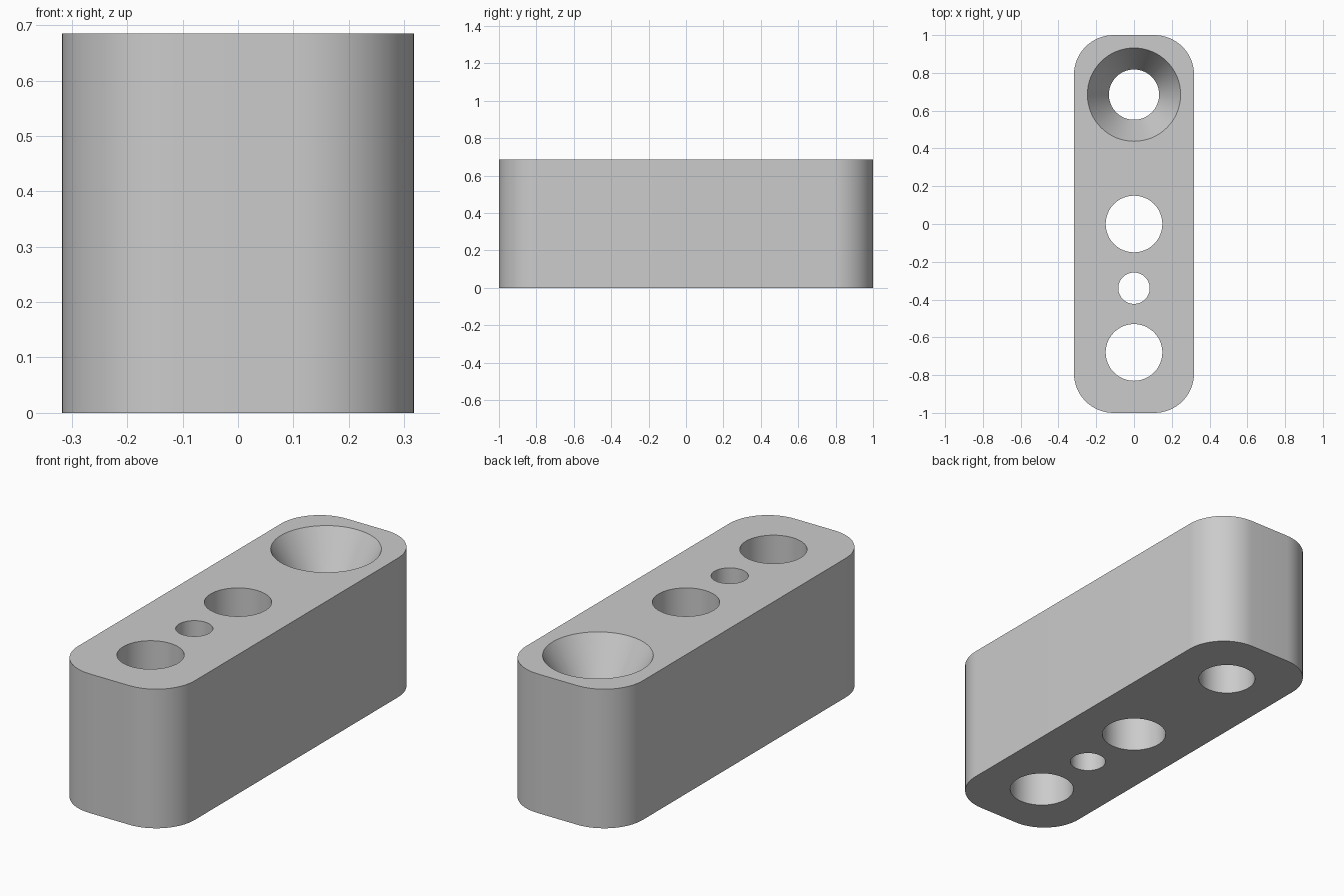
import bpy
import bmesh
import math

HALF_W, HALF_L, HEIGHT = 0.318, 1.0, 0.685
CORNER = 0.21

if "Cube" in bpy.data.objects:
    bpy.data.objects.remove(bpy.data.objects["Cube"], do_unlink=True)

# Single plain grey
grey = bpy.data.materials.new("plain_grey")
grey.use_nodes = True
colour = (0.6, 0.6, 0.6, 1.0)
grey.diffuse_color = colour
grey.node_tree.nodes["Principled BSDF"].inputs["Base Color"].default_value = colour


def new_object(name, bm):
    mesh = bpy.data.meshes.new(name)
    bmesh.ops.recalc_face_normals(bm, faces=bm.faces)
    bm.to_mesh(mesh)
    bm.free()
    mesh.materials.append(grey)
    obj = bpy.data.objects.new(name, mesh)
    bpy.context.collection.objects.link(obj)
    return obj


def turned_cutter(name, y, profile, sides=64):
    """Closed turned solid from (radius, z) pairs, bottom to top."""
    bm = bmesh.new()
    rings = []
    for r, z in profile:
        angles = [2 * math.pi * i / sides for i in range(sides)]
        rings.append([bm.verts.new((r * math.cos(a), y + r * math.sin(a), z)) for a in angles])
    for low, high in zip(rings, rings[1:]):
        for i in range(sides):
            j = (i + 1) % sides
            bm.faces.new((low[i], low[j], high[j], high[i]))
    bm.faces.new(rings[0][::-1])
    bm.faces.new(rings[-1])
    return new_object(name, bm)


# Block with rounded upright corners
bm = bmesh.new()
bmesh.ops.create_cube(bm, size=1)
for v in bm.verts:
    v.co = (v.co.x * 2 * HALF_W, v.co.y * 2 * HALF_L, (v.co.z + 0.5) * HEIGHT)
upright = [e for e in bm.edges if abs(e.verts[0].co.z - e.verts[1].co.z) > 0.1]
bmesh.ops.bevel(bm, geom=upright, offset=CORNER, segments=16, profile=0.5, affect='EDGES')
block = new_object("drilled_block", bm)

# Three straight holes and one countersunk hole
cutters = []
for name, y, r in (("front_hole", -0.68, 0.15), ("small_hole", -0.34, 0.083), ("middle_hole", 0.0, 0.15)):
    cutters.append(turned_cutter(name, y, [(r, -0.1), (r, HEIGHT + 0.1)]))
BORE, RIM, DEPTH = 0.133, 0.247, 0.2
slope = (RIM - BORE) / DEPTH
cutters.append(turned_cutter("countersunk_hole", 0.685, [
    (BORE, -0.1), (BORE, HEIGHT - DEPTH), (RIM + 0.1 * slope, HEIGHT + 0.1)]))

for cutter in cutters:
    cutter.hide_render = True
    mod = block.modifiers.new(cutter.name, 'BOOLEAN')
    mod.operation = 'DIFFERENCE'
    mod.solver = 'EXACT'
    mod.object = cutter

# Apply the cuts and drop the cutters
bpy.ops.object.select_all(action='DESELECT')
block.select_set(True)
bpy.context.view_layer.objects.active = block
for mod in list(block.modifiers):
    bpy.ops.object.modifier_apply(modifier=mod.name)
for cutter in cutters:
    bpy.data.objects.remove(cutter, do_unlink=True)

bpy.ops.object.shade_smooth_by_angle(angle=math.radians(25))
